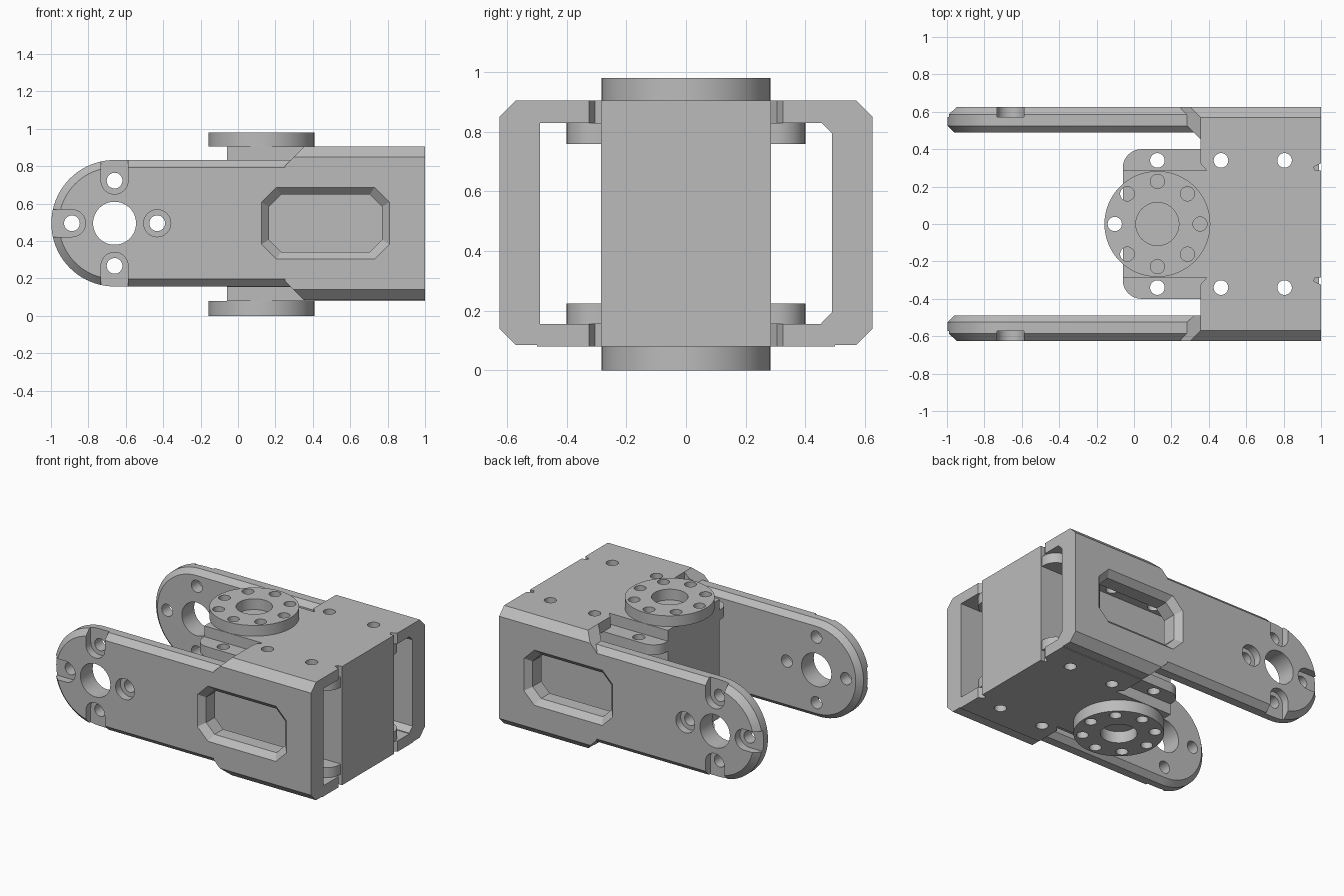
import bpy, bmesh
from math import sin, cos, pi, radians
from mathutils import Vector

if "Cube" in bpy.data.objects:
    bpy.data.objects.remove(bpy.data.objects["Cube"], do_unlink=True)

GREY = (0.5, 0.5, 0.5, 1)
grey = bpy.data.materials.new("light_grey")
grey.use_nodes = True
grey.diffuse_color = GREY
grey.node_tree.nodes["Principled BSDF"].inputs["Base Color"].default_value = GREY

MID = 0.495          # height of the middle plane
PIVOT = -0.66        # x of the arm pivot
HORN_X = 0.125       # x of the horn axis


def place(axis, a, b, t):
    """Put a 2D profile point at position t along an axis."""
    return Vector({"x": (t, a, b), "y": (a, t, b), "z": (a, b, t)}[axis])


def loft(name, axis, rings, planes=()):
    """Skin (profile, position) rings, then trim with (point, normal) planes."""
    bm = bmesh.new()
    loops = [[bm.verts.new(place(axis, a, b, t)) for a, b in prof] for prof, t in rings]
    n = len(loops[0])
    for lo, hi in zip(loops, loops[1:]):
        for i in range(n):
            bm.faces.new((lo[i], lo[(i + 1) % n], hi[(i + 1) % n], hi[i]))
    bm.faces.new(loops[0])
    bm.faces.new(loops[-1])
    for point, normal in planes:
        geom = bm.verts[:] + bm.edges[:] + bm.faces[:]
        bmesh.ops.bisect_plane(bm, geom=geom, plane_co=point, plane_no=normal, clear_outer=True)
        bmesh.ops.holes_fill(bm, edges=[e for e in bm.edges if e.is_boundary])
    bmesh.ops.recalc_face_normals(bm, faces=bm.faces)
    mesh = bpy.data.meshes.new(name)
    bm.to_mesh(mesh)
    bm.free()
    mesh.materials.append(grey)
    obj = bpy.data.objects.new(name, mesh)
    bpy.context.collection.objects.link(obj)
    return obj


def prism(name, axis, prof, lo, hi, planes=()):
    return loft(name, axis, [(prof, lo), (prof, hi)], planes)


def arc(a, b, r, start, end, steps):
    return [(a + r * cos(radians(start + (end - start) * i / steps)),
             b + r * sin(radians(start + (end - start) * i / steps))) for i in range(steps + 1)]


def circle(a, b, r, steps=40):
    return arc(a, b, r, 0, 360, steps)[:-1]


def rect(a0, b0, a1, b1):
    return [(a0, b0), (a1, b0), (a1, b1), (a0, b1)]


def octagon(a0, b0, a1, b1, c):
    return [(a0 + c, b0), (a1 - c, b0), (a1, b0 + c), (a1, b1 - c),
            (a1 - c, b1), (a0 + c, b1), (a0, b1 - c), (a0, b0 + c)]


def combine(obj, others, operation):
    bpy.context.view_layer.objects.active = obj
    for other in others:
        mod = obj.modifiers.new("combine", "BOOLEAN")
        mod.operation, mod.solver, mod.object = operation, "EXACT", other
        bpy.ops.object.modifier_apply(modifier=mod.name)
        bpy.data.objects.remove(other, do_unlink=True)


def finish(obj):
    bpy.ops.object.select_all(action="DESELECT")
    obj.select_set(True)
    bpy.context.view_layer.objects.active = obj
    bpy.ops.object.shade_smooth_by_angle(angle=radians(25))


def screw_holes(xs):
    return [prism("screw_hole", "z", circle(x, s * 0.34, 0.039), -0.1, 1.1)
            for x in xs for s in (1, -1)]


def arm_outline(inset):
    r = 0.338 - inset
    return [(0.36, MID + r)] + arc(PIVOT, MID, r, 90, 270, 40) + [(0.36, MID - r)]


def counterbore(angle):
    """Round pocket, open towards the arm's edge unless it points inwards."""
    a = radians(angle)
    ca, cb = PIVOT + 0.228 * cos(a), MID + 0.228 * sin(a)
    if angle == 0:
        return circle(ca, cb, 0.0725)
    pts = arc(ca, cb, 0.0725, angle + 90, angle + 270, 20)
    return pts + [(p[0] + 0.2 * cos(a), p[1] + 0.2 * sin(a)) for p in (pts[-1], pts[0])]


# Bracket sides: chamfered arm, flared wall and the plates joining the body
for side, s in (("left", 1), ("right", -1)):
    arm = loft(side + "_bracket_side", "y",
               [(arm_outline(0.035), s * 0.49), (arm_outline(0), s * 0.525),
                (arm_outline(0), s * 0.585), (arm_outline(0.04), s * 0.625)])
    half = [(0.57, 0.41), (0.625, 0.355)]
    inner = [(0.49, 0.30), (0.455, 0.335), (0.455, 0.41)] if s > 0 else [(0.49, 0.41)]
    upper = inner + half
    wall_profile = [(s * y, MID + z) for y, z in upper] + \
                   [(s * y, MID - z) for y, z in reversed(upper)]
    wall = prism("wall", "x", wall_profile, 0.25, 1.0,
                 [((0.28, 0, 0.83), (-1, 0, 1)), ((0.28, 0, 0.157), (-1, 0, -1)),
                  ((0.32, s * 0.49, 0), (-1, -s, 0))])
    plate_outline = [(0.355, 0.5), (0.355, 0.325), (0.39, 0.285), (0.97, 0.285),
                     (0.96, 0.305), (1, 0.325), (1, 0.5)]
    plates = [prism("plate", "z", [(x, s * y) for x, y in plate_outline], z, z + 0.075)
              for z in (0.08, 0.83)]
    combine(arm, [wall] + plates, "UNION")

    # Window, pivot bore, bolt holes and pockets
    small = octagon(0.165, 0.342, 0.77, 0.648, 0.065)
    large = octagon(0.125, 0.302, 0.81, 0.688, 0.08)
    cutters = [loft("window", "y", [(small, s * 0.44), (small, s * 0.585), (large, s * 0.626)]),
               prism("bore", "y", circle(PIVOT, MID, 0.115, 48), s * 0.4, s * 0.7)]
    for angle in (0, 90, 180, 270):
        a = radians(angle)
        hole = circle(PIVOT + 0.228 * cos(a), MID + 0.228 * sin(a), 0.042)
        cutters.append(prism("bolt_hole", "y", hole, s * 0.4, s * 0.7))
        cutters.append(prism("pocket", "y", counterbore(angle), s * 0.572, s * 0.7))
    combine(arm, cutters + screw_holes((0.465, 0.805)), "DIFFERENCE")
    finish(arm)

# Motor body with rounded mounting tabs
body = prism("motor_body", "z", rect(-0.06, -0.285, 1.0, 0.285), 0.08, 0.905)
tab = []
for x, y, start in ((0.89, 0.3, 0), (0.04, 0.3, 90), (0.04, -0.3, 180), (0.89, -0.3, 270)):
    tab += arc(x, y, 0.1, start, start + 90, 12)
combine(body, [prism("tab", "z", tab, z, z + 0.07) for z in (0.155, 0.76)], "UNION")
combine(body, screw_holes((HORN_X, 0.465, 0.805)), "DIFFERENCE")
finish(body)

# Horn discs with a centre bore and a ring of eight holes
for name, lo, hi in (("top_horn", 0.905, 0.98), ("bottom_horn", 0, 0.08)):
    horn = prism(name, "z", circle(HORN_X, 0, 0.283, 64), lo, hi)
    holes = [prism("bore", "z", circle(HORN_X, 0, 0.115, 48), lo - 0.1, hi + 0.1)]
    for i in range(8):
        a = i * pi / 4
        ring = circle(HORN_X + 0.228 * cos(a), 0.228 * sin(a), 0.038, 32)
        holes.append(prism("ring_hole", "z", ring, lo - 0.1, hi + 0.1))
    combine(horn, holes, "DIFFERENCE")
    finish(horn)
